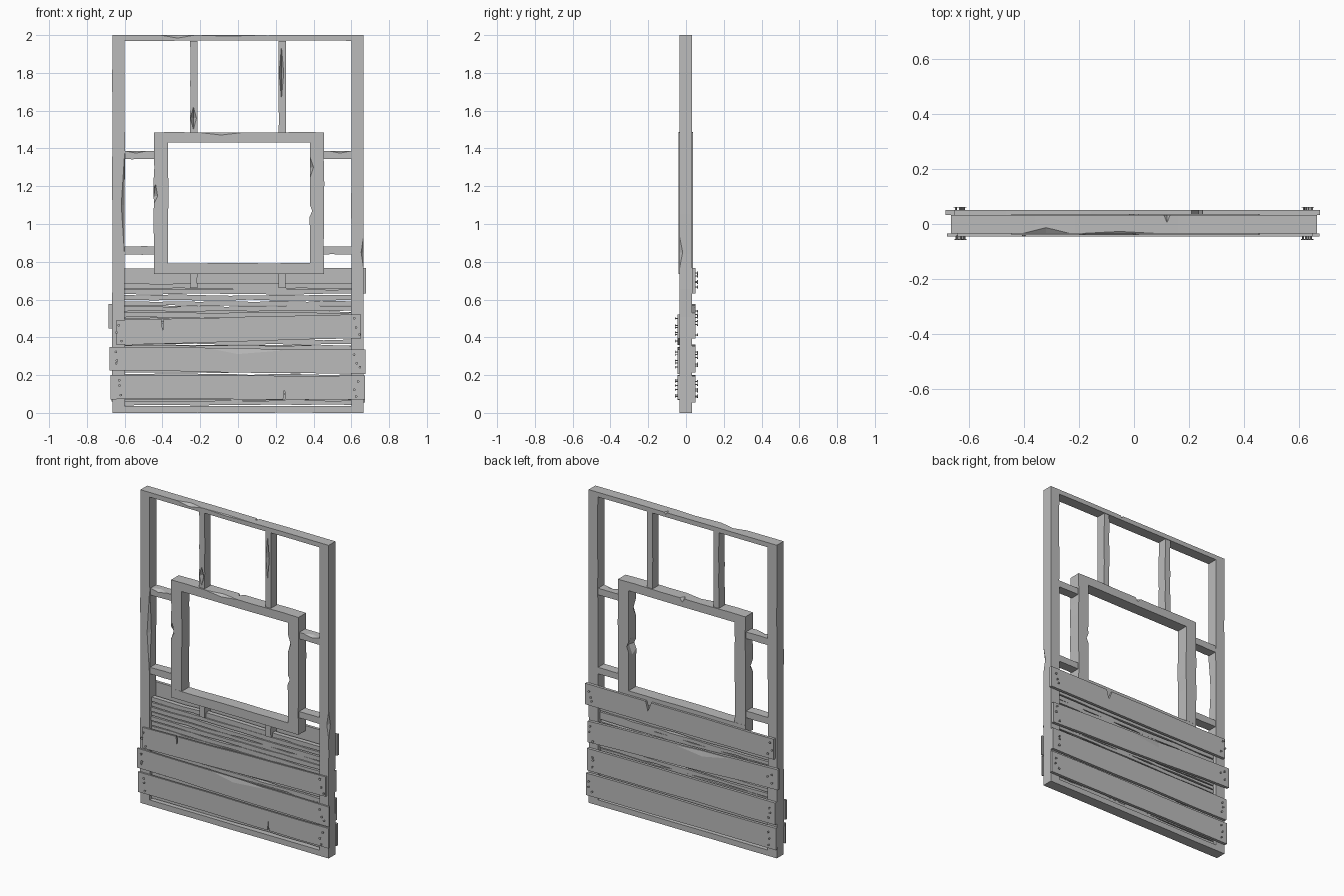
import bpy, bmesh, math, random
from mathutils import Matrix, Vector

random.seed(7)
if "Cube" in bpy.data.objects:
    bpy.data.objects.remove(bpy.data.objects["Cube"])

grey = bpy.data.materials.new("weathered_grey")
grey.use_nodes = True
grey.diffuse_color = (0.5, 0.5, 0.5, 1)
grey.node_tree.nodes["Principled BSDF"].inputs["Base Color"].default_value = (0.5, 0.5, 0.5, 1)
grey.node_tree.nodes["Principled BSDF"].inputs["Roughness"].default_value = 0.9

FRONT, BACK = -0.035, 0.033


def finish(name, bm):
    bmesh.ops.recalc_face_normals(bm, faces=bm.faces)
    mesh = bpy.data.meshes.new(name)
    bm.to_mesh(mesh)
    bm.free()
    mesh.materials.append(grey)
    ob = bpy.data.objects.new(name, mesh)
    bpy.context.collection.objects.link(ob)
    return ob


def edge(a, b, wobble, steps, notches):
    """Worn edge from a to b as (along, across) points, with V-shaped cracks."""
    pts = [a]
    for i in range(1, steps):
        t = (i + random.uniform(-0.3, 0.3)) / steps
        pts.append((a[0] + (b[0] - a[0]) * t,
                    a[1] + (b[1] - a[1]) * t + random.uniform(-wobble, wobble)))
    pts.append(b)
    for u, width, depth in notches:
        pts = [p for p in pts if abs(p[0] - u) > width]
        base = a[1] + (b[1] - a[1]) * (u - a[0]) / (b[0] - a[0])
        pts += [(u - width, base), (u + width * 0.2, base + depth), (u + width, base)]
    return sorted(pts)


def timber(name, span, start, end, y=(FRONT, BACK), wobble=0.002, steps=6,
           upright=False, low=(), high=()):
    """Prism along x (or z when upright); start and end give its two sides there."""
    u0, u1 = span
    outline = edge((u0, start[0]), (u1, end[0]), wobble, steps, low)
    outline += reversed(edge((u0, start[1]), (u1, end[1]), wobble, steps, high))
    bm = bmesh.new()
    verts = [bm.verts.new((v, y[0], u) if upright else (u, y[0], v)) for u, v in outline]
    face = bm.faces.new(verts)
    out = bmesh.ops.extrude_face_region(bm, geom=[face])["geom"]
    bmesh.ops.translate(bm, vec=(0, y[1] - y[0], 0),
                        verts=[g for g in out if isinstance(g, bmesh.types.BMVert)])
    return finish(name, bm)


def chip(ob, place, size, lean=0):
    """Bite a faceted splinter out of an edge."""
    bm = bmesh.new()
    bmesh.ops.create_uvsphere(bm, u_segments=4, v_segments=2, radius=1)
    bm.transform(Matrix.Translation(Vector(place)) @ Matrix.Rotation(lean, 4, 'Y')
                 @ Matrix.Diagonal((*size, 1)))
    cutter = finish("chip_cutter", bm)
    cutter.hide_render = True
    mod = ob.modifiers.new("chip", 'BOOLEAN')
    mod.operation, mod.object, mod.solver = 'DIFFERENCE', cutter, 'EXACT'
    bpy.context.view_layer.objects.active = ob
    bpy.ops.object.modifier_apply(modifier=mod.name)
    bpy.data.objects.remove(cutter)


def upright(name, x0, x1, z0, z1, **kw):
    return timber(name, (z0, z1), (x0, x1), (x0, x1), upright=True, **kw)


def level(name, x0, x1, z0, z1, **kw):
    return timber(name, (x0, x1), (z0, z1), (z0, z1), **kw)


# Outer frame
right_post = upright("right_post", -0.665, -0.6, 0, 2, steps=9)
left_post = upright("left_post", 0.6, 0.665, 0, 2, steps=9)
top_beam = level("top_beam", -0.6, 0.6, 1.97, 2, wobble=0.001)
level("bottom_beam", -0.6, 0.6, 0, 0.036, wobble=0.001)
chip(right_post, (-0.6, FRONT, 1.1), (0.018, 0.02, 0.28))
chip(left_post, (0.667, FRONT, 0.85), (0.015, 0.02, 0.1))
chip(top_beam, (-0.32, FRONT, 2), (0.09, 0.022, 0.016))
chip(top_beam, (-0.05, FRONT, 2), (0.16, 0.008, 0.006))
chip(top_beam, (0.12, BACK, 2), (0.012, 0.03, 0.012))

# Window frame
WY = (-0.04, 0.037)
sill = level("window_sill", -0.445, 0.455, 0.735, 0.792, y=WY)
head = level("window_head", -0.445, 0.455, 1.432, 1.485, y=WY)
jamb_r = upright("window_right_jamb", -0.445, -0.37, 0.792, 1.432, y=WY)
jamb_l = upright("window_left_jamb", 0.38, 0.455, 0.792, 1.432, y=WY, steps=8)
chip(head, (-0.09, WY[0], 1.485), (0.12, 0.02, 0.014))
chip(head, (0.0, WY[1], 1.485), (0.02, 0.03, 0.025))
chip(jamb_r, (-0.445, WY[0], 1.15), (0.02, 0.03, 0.06), 0.15)
chip(jamb_l, (0.38, WY[0], 1.3), (0.02, 0.03, 0.06))
chip(jamb_l, (0.378, 0, 1.07), (0.025, 0.1, 0.06))

# Mullions and side braces
for side, tag in ((-1, "right"), (1, "left")):
    a, b = sorted((side * 0.215, side * 0.253))
    bar = upright(tag + "_upper_mullion", a, b, 1.485, 1.97, y=(-0.03, 0.03))
    if side < 0:
        chip(bar, (-0.236, -0.03, 1.56), (0.016, 0.025, 0.06))
    else:
        chip(bar, (0.23, -0.03, 1.8), (0.012, 0.02, 0.14))
    upright(tag + "_lower_mullion", a, b, 0.66, 0.735, y=(-0.03, 0.03), steps=2)
    a, b = sorted((side * 0.6, side * 0.445))
    for z, row in ((1.365, "upper"), (0.86, "lower")):
        brace = level(f"{tag}_{row}_brace", a, b, z - 0.021, z + 0.021,
                      y=(-0.03, 0.03), steps=3)
        if row == "upper":
            chip(brace, (side * 0.54, -0.03, z + 0.022), (0.06, 0.025, 0.012))

# Wavy laths filling the lower wall
z, n = 0.04, 0
while z < 0.68:
    n += 1
    thick = random.uniform(0.019, 0.027)
    tilt = random.uniform(-0.004, 0.004)
    shift = random.uniform(-0.003, 0.003)
    timber(f"lath_{n}", (-0.6, 0.6), (z, z + thick), (z + tilt, z + thick + tilt),
           y=(-0.017 + shift, 0.012 + shift), wobble=0.004, steps=9)
    z += thick + 0.006


# Nailed boards: x span, (bottom, top) at each end, cracks
def board(name, span, start, end, front, **kw):
    y = (-0.046, FRONT) if front else (BACK, 0.051)
    ob = timber(name, span, start, end, y=y, wobble=0.003, steps=5, **kw)
    bm = bmesh.new()
    out = -1 if front else 1
    surface = y[0] if front else y[1]
    turn = Matrix.Rotation(math.pi / 2, 4, 'X')
    for x, (lo, hi) in ((-0.632, start), (0.632, end)):
        for f in (0.22, 0.48, 0.76):
            place = (x + random.uniform(-0.018, 0.018), surface,
                     lo + (hi - lo) * f + random.uniform(-0.012, 0.012))
            for radius, length, off in ((0.0025, 0.016, 0.002), (0.007, 0.003, 0.01)):
                where = Vector(place) + Vector((0, out * off, 0))
                bmesh.ops.create_cone(bm, cap_ends=True, segments=8, radius1=radius,
                                      radius2=radius, depth=length,
                                      matrix=Matrix.Translation(where) @ turn)
    finish(name + "_nails", bm)
    return ob


board("front_board_low", (-0.675, 0.672), (0.072, 0.2), (0.07, 0.198), True,
      low=((0.245, 0.006, 0.06),))
middle = board("front_board_middle", (-0.68, 0.675), (0.225, 0.35), (0.207, 0.335), True)
board("front_board_high", (-0.643, 0.652), (0.36, 0.492), (0.395, 0.522), True,
      high=((-0.4, 0.006, -0.065),))
chip(middle, (0.0, -0.048, 0.345), (0.32, 0.008, 0.045), 0.06)

board("back_board_1", (-0.67, 0.672), (0.06, 0.2), (0.055, 0.195), False)
board("back_board_2", (-0.665, 0.665), (0.22, 0.36), (0.215, 0.355), False)
third = board("back_board_3", (-0.685, 0.66), (0.447, 0.577), (0.395, 0.53), False)
board("back_board_4", (-0.655, 0.677), (0.635, 0.765), (0.633, 0.767), False,
      high=((0.23, 0.02, -0.06),))
chip(third, (-0.15, 0.053, 0.55), (0.25, 0.008, 0.04), 0.04)
